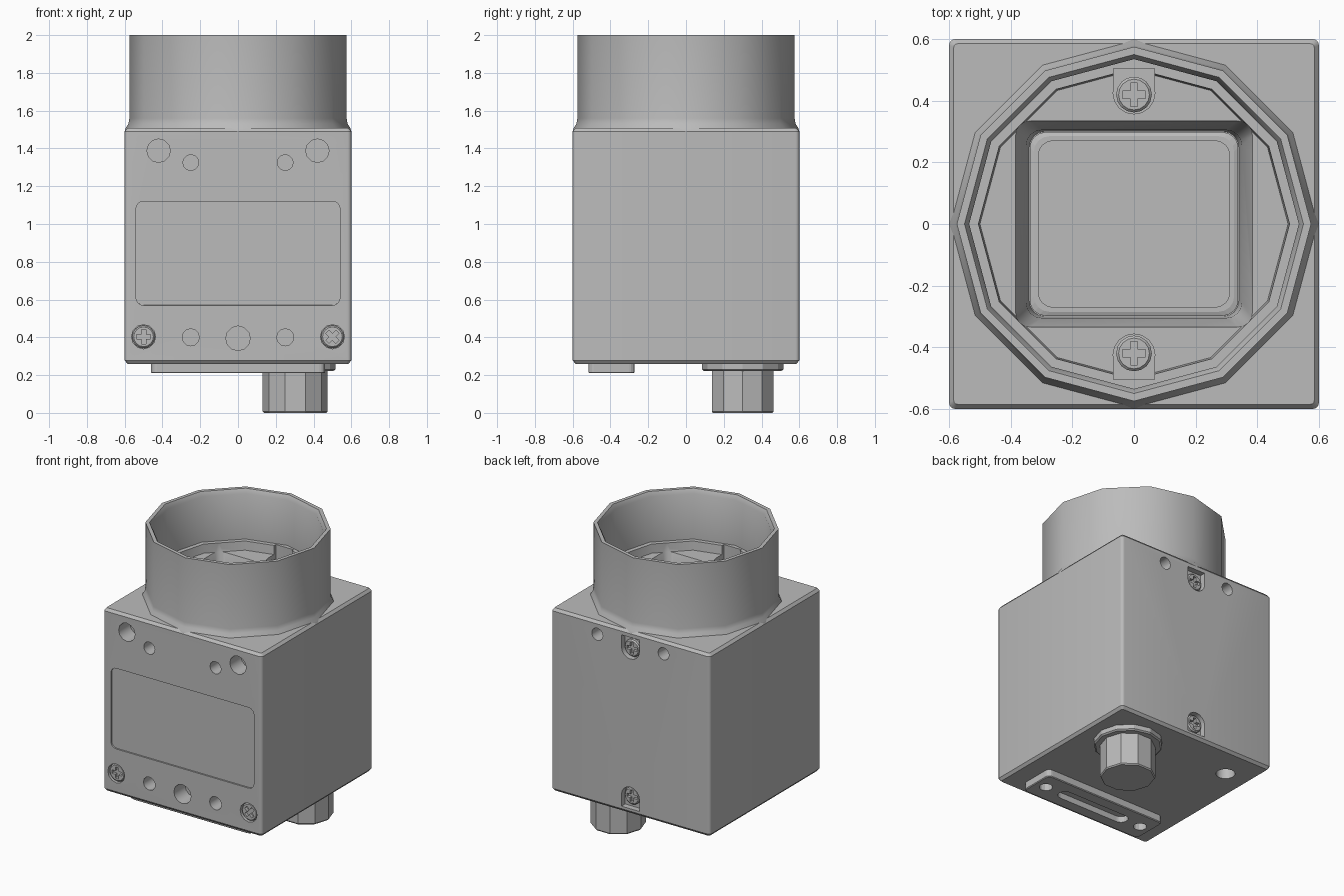
import bpy, bmesh
from math import pi, cos, sin, radians
from mathutils import Matrix, Vector

if "Cube" in bpy.data.objects:
    bpy.data.objects.remove(bpy.data.objects["Cube"])

grey = bpy.data.materials.new("light_grey")
grey.use_nodes = True
grey.diffuse_color = (0.5, 0.5, 0.5, 1)
grey.node_tree.nodes["Principled BSDF"].inputs["Base Color"].default_value = (0.5, 0.5, 0.5, 1)

# Frames whose local z points out of each side of the housing
TOP = Matrix()
FRONT = Matrix.Rotation(pi / 2, 4, 'X')
BACK = Matrix.Rotation(pi, 4, 'Z') @ FRONT
BOTTOM = Matrix.Rotation(pi, 4, 'X')


def stack(name, rings, frame=TOP):
    """Solid skinned through a list of equal-length rings of points."""
    bm = bmesh.new()
    loops = [[bm.verts.new(frame @ Vector(p)) for p in ring] for ring in rings]
    for a, b in zip(loops, loops[1:]):
        for i in range(len(a)):
            j = (i + 1) % len(a)
            bm.faces.new((a[i], a[j], b[j], b[i]))
    bm.faces.new(loops[0][::-1])
    bm.faces.new(loops[-1])
    bmesh.ops.recalc_face_normals(bm, faces=bm.faces)
    mesh = bpy.data.meshes.new(name)
    bm.to_mesh(mesh)
    bm.free()
    mesh.materials.append(grey)
    ob = bpy.data.objects.new(name, mesh)
    bpy.context.collection.objects.link(ob)
    return ob


def turned(name, profile, sides, x=0, y=0, frame=TOP):
    return stack(name, [[(x + r * cos(2 * pi * i / sides), y + r * sin(2 * pi * i / sides), z)
                         for i in range(sides)] for r, z in profile], frame)


def slab(name, sections, x=0, y=0, frame=TOP, spin=0):
    """Rounded rectangle sections: half width, half depth, corner radius, height."""
    rot = Matrix.Rotation(spin, 4, 'Z')
    rings = []
    for w, d, r, z in sections:
        ring = []
        for k, (sx, sy) in enumerate(((1, 1), (-1, 1), (-1, -1), (1, -1))):
            for s in range(5):
                a = pi / 2 * (k + s / 4)
                p = Vector((sx * (w - r) + r * cos(a), sy * (d - r) + r * sin(a), z))
                ring.append(rot @ p + Vector((x, y, 0)))
        rings.append(ring)
    return stack(name, rings, frame)


def cut(target, cutter):
    mod = target.modifiers.new("cut", 'BOOLEAN')
    mod.operation, mod.solver, mod.object = 'DIFFERENCE', 'EXACT', cutter
    bpy.context.view_layer.objects.active = target
    bpy.ops.object.modifier_apply(modifier=mod.name)
    bpy.data.objects.remove(cutter)


def smooth(ob, angle=35):
    bpy.ops.object.select_all(action='DESELECT')
    ob.select_set(True)
    bpy.context.view_layer.objects.active = ob
    bpy.ops.object.shade_smooth_by_angle(angle=radians(angle))


def hole(target, x, y, r, surface, depth, frame, sides=12):
    cut(target, turned("hole_cutter", [(r, surface - depth), (r, surface + 0.1)], sides, x, y, frame))


def screw(name, x, y, top, frame, r=0.058, spin=0):
    ob = turned(name, [(r, top - 0.06), (r, top - 0.008), (r - 0.008, top)], 16, x, y, frame)
    for w, d in ((0.038, 0.012), (0.012, 0.038)):
        cut(ob, slab("cross_cutter", [(w, d, 0.001, top - 0.02), (w, d, 0.001, top + 0.05)],
                     x, y, frame, spin))


def screw_seat(target, x, y, surface, depth, frame, open_dir):
    """U-shaped recess with its square end pointing along open_dir in y."""
    hole(target, x, y, 0.068, surface, depth, frame, 16)
    cut(target, slab("seat_cutter", [(0.067, 0.04, 0.001, surface - depth),
                                     (0.067, 0.04, 0.001, surface + 0.1)],
                     x, y + 0.04 * open_dir, frame))


# Housing with softened edges
housing = slab("housing", [(0.585, 0.585, 0.012, 0.26), (0.6, 0.6, 0.02, 0.278),
                           (0.6, 0.6, 0.02, 1.49), (0.585, 0.585, 0.012, 1.508)])

# Lens mount: twelve-sided tube with an inner ledge and a floor
mount = turned("lens_mount", [(0.6, 1.49), (0.595, 1.508), (0.58, 1.53), (0.575, 1.56), (0.575, 2.0),
                              (0.55, 2.0), (0.535, 1.97), (0.535, 1.66), (0.505, 1.66),
                              (0.5, 1.6), (0.3, 1.6)], 12)

# Sensor pocket through the mount floor into the housing
for part in (mount, housing):
    cut(part, slab("pocket_cutter", [(0.34, 0.3, 0.05, 1.38), (0.35, 0.305, 0.05, 1.5),
                                     (0.385, 0.335, 0.05, 1.6), (0.385, 0.335, 0.05, 1.7)]))
slab("sensor_frame", [(0.338, 0.298, 0.05, 1.37), (0.338, 0.298, 0.05, 1.4),
                      (0.325, 0.285, 0.05, 1.405)])
slab("sensor_window", [(0.312, 0.272, 0.05, 1.39), (0.312, 0.272, 0.05, 1.41)])

# Mount screws
for side, label in ((1, "back"), (-1, "front")):
    screw_seat(mount, 0, 0.425 * side, 1.6, 0.04, TOP, side)
    screw(label + "_mount_screw", 0, 0.42 * side, 1.59, TOP)

# Front: shallow label recess, holes and screws
cut(housing, slab("label_cutter", [(0.54, 0.275, 0.04, 0.59), (0.542, 0.277, 0.04, 0.7)],
                  0, 0.845, FRONT))
for s, label in ((-1, "right"), (1, "left")):
    hole(housing, 0.42 * s, 1.388, 0.062, 0.6, 0.12, FRONT)
    hole(housing, 0.25 * s, 1.325, 0.042, 0.6, 0.12, FRONT)
    hole(housing, 0.25 * s, 0.4, 0.045, 0.6, 0.12, FRONT)
    hole(housing, 0.5 * s, 0.403, 0.064, 0.6, 0.04, FRONT)
    screw(label + "_front_screw", 0.5 * s, 0.403, 0.592, FRONT, 0.06, pi / 4 if s > 0 else 0)
hole(housing, 0, 0.395, 0.065, 0.6, 0.12, FRONT)

# Back: two screw seats and two holes
for z, d, label in ((1.385, 1, "upper"), (0.375, -1, "lower")):
    screw_seat(housing, 0, z, 0.6, 0.04, BACK, d)
    screw(label + "_back_screw", 0, z, 0.585, BACK)
for s in (-1, 1):
    hole(housing, 0.25 * s, 1.42, 0.042, 0.6, 0.12, BACK)

# Underside: socket plate with slot and fixing holes, plus a single hole
plate = slab("socket_plate", [(0.46, 0.122, 0.03, -0.27), (0.46, 0.122, 0.03, -0.215),
                              (0.455, 0.117, 0.03, -0.21)], 0, 0.395, BOTTOM)
cut(plate, slab("slot_cutter", [(0.27, 0.045, 0.044, -0.25), (0.27, 0.045, 0.044, -0.1)],
                0, 0.395, BOTTOM))
for s in (-1, 1):
    hole(plate, 0.38 * s, 0.395, 0.042, -0.21, 0.1, BOTTOM)
    hole(housing, 0.38 * s, 0.395, 0.042, -0.26, 0.1, BOTTOM)
hole(housing, -0.42, -0.38, 0.06, -0.26, 0.1, BOTTOM)

# Cable connector
turned("connector_flange", [(0.215, -0.27), (0.215, -0.23), (0.205, -0.222)], 12, 0.3, -0.3, BOTTOM)
turned("connector", [(0.172, -0.25), (0.172, -0.008), (0.166, 0)], 10, 0.303, -0.3, BOTTOM)

smooth(housing, 32)
smooth(mount, 35)
